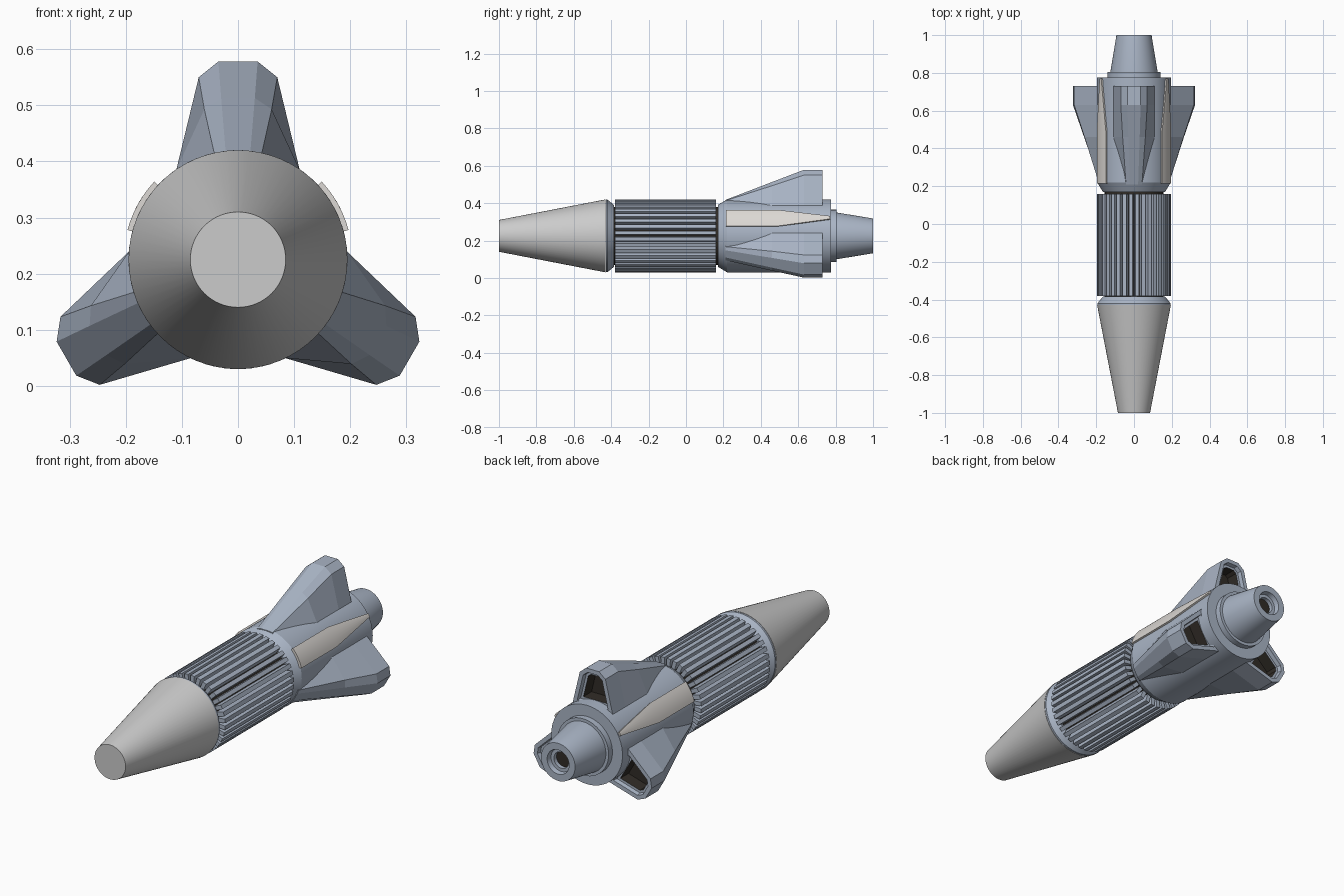
import bpy, bmesh
from math import sin, cos, pi, radians
from mathutils import Matrix

if "Cube" in bpy.data.objects:
    bpy.data.objects.remove(bpy.data.objects["Cube"])

AXIS_Z = 0.225


def material(name, rgb):
    m = bpy.data.materials.new(name)
    m.diffuse_color = (*rgb, 1)
    m.use_nodes = True
    m.node_tree.nodes["Principled BSDF"].inputs["Base Color"].default_value = m.diffuse_color
    return m


BLUE = material("blue_grey", (0.40, 0.46, 0.56))
DARK = material("dark_interior", (0.03, 0.025, 0.02))
PALE = material("warm_pale_grey", (0.72, 0.69, 0.66))


def finish(name, bm, mats=(), turn=0, smooth=False):
    """Turn a bmesh into an object lying on the rocket axis."""
    me = bpy.data.meshes.new(name)
    bm.to_mesh(me)
    bm.free()
    ob = bpy.data.objects.new(name, me)
    bpy.context.collection.objects.link(ob)
    for m in mats:
        me.materials.append(m)
    ob.location.z = AXIS_Z
    ob.rotation_euler.y = turn
    if smooth:
        bpy.ops.object.select_all(action='DESELECT')
        ob.select_set(True)
        bpy.context.view_layer.objects.active = ob
        bpy.ops.object.shade_smooth_by_angle(angle=radians(25))
    return ob


def lathe(name, profile, mats=(), steps=64):
    """Revolve (radius, y) points about the long axis."""
    bm = bmesh.new()
    vs = [bm.verts.new((r, y, 0)) for r, y in profile]
    es = [bm.edges.new(p) for p in zip(vs, vs[1:])]
    bmesh.ops.spin(bm, geom=vs + es, cent=(0, 0, 0), axis=(0, 1, 0),
                   angle=2 * pi, steps=steps)
    bmesh.ops.remove_doubles(bm, verts=bm.verts, dist=1e-5)
    bmesh.ops.recalc_face_normals(bm, faces=bm.faces)
    return finish(name, bm, mats, smooth=True)


def loft(sections):
    """Skin closed (x, z) outlines placed at successive y; returns bmesh and rear cap."""
    bm = bmesh.new()
    rings = [[bm.verts.new((x, y, z)) for x, z in pts] for y, pts in sections]
    n = len(rings[0])
    for a, b in zip(rings, rings[1:]):
        for i in range(n):
            j = (i + 1) % n
            bm.faces.new((a[i], a[j], b[j], b[i]))
    bm.faces.new(rings[0])
    rear = bm.faces.new(rings[-1])
    bmesh.ops.recalc_face_normals(bm, faces=bm.faces)
    bm.normal_update()
    return bm, rear


# Nose and collar
lathe("nose_cone", [(0, -1), (0.085, -1), (0.195, -0.43), (0, -0.43)])
lathe("front_collar", [(0, -0.429), (0.194, -0.429), (0.194, -0.42), (0.165, -0.385), (0, -0.385)], [BLUE])

# Ribbed grip around a dark core
lathe("grip_core", [(0, -0.39), (0.155, -0.39), (0.155, 0.18), (0, 0.18)], [DARK])
bm = bmesh.new()
RIBS = 36
for i in range(RIBS):
    m = (Matrix.Rotation(2 * pi * (i + 0.5) / RIBS, 4, 'Y')
         @ Matrix.Translation((0, -0.11, 0.17))
         @ Matrix.Diagonal((0.02, 0.54, 0.05, 1)))
    bmesh.ops.create_cube(bm, size=1, matrix=m)
finish("grip_ribs", bm, [BLUE])

# Rear hull and nozzle
lathe("rear_hull", [(0, 0.17), (0.165, 0.17), (0.195, 0.22), (0.195, 0.775),
                    (0.14, 0.775), (0.14, 0.805), (0, 0.805)], [BLUE])
lathe("nozzle", [(0.125, 0.80), (0.125, 0.805), (0.093, 1), (0.06, 1),
                 (0.056, 0.975), (0.04, 0.975), (0.04, 0.94)], [BLUE])
lathe("nozzle_throat", [(0, 0.955), (0.04, 0.955)], [DARK])


# Three tapered fins with hollow rear ends
def fin_outline(top, shoulder, base):
    right = [top, shoulder, base]
    return right + [(-x, z) for x, z in reversed(right)]


full = fin_outline((0.035, 0.353), (0.07, 0.325), (0.11, 0.16))
fin_sections = [
    (0.21, fin_outline((0.022, 0.192), (0.042, 0.188), (0.05, 0.16))),
    (0.46, fin_outline((0.03, 0.288), (0.06, 0.268), (0.11, 0.16))),
    (0.63, full),
    (0.73, full),
]
for i, name in enumerate(("top_fin", "right_fin", "left_fin")):
    bm, rear = loft(fin_sections)
    for thick, depth in ((0.02, 0), (0.004, -0.02), (0.012, 0), (0.002, -0.06)):
        bmesh.ops.inset_individual(bm, faces=[rear], thickness=thick, depth=depth,
                                   use_even_offset=True)
        bm.normal_update()
    rear.material_index = 1
    for e in rear.edges:
        for f in e.link_faces:
            f.material_index = 1
    finish(name, bm, [BLUE, DARK], turn=i * 2 * pi / 3)


# Pale side panels hugging the hull
def arc_band(half, inner=0.185, outer=0.204, n=6):
    angles = [radians(-half + 2 * half * k / n) for k in range(n + 1)]
    return ([(outer * sin(a), outer * cos(a)) for a in angles]
            + [(inner * sin(a), inner * cos(a)) for a in reversed(angles)])


for name, turn in (("right_panel", 61), ("left_panel", -61)):
    bm, _ = loft([(0.215, arc_band(14)), (0.49, arc_band(14)), (0.77, arc_band(2.5))])
    finish(name, bm, [PALE], turn=radians(turn), smooth=True)
